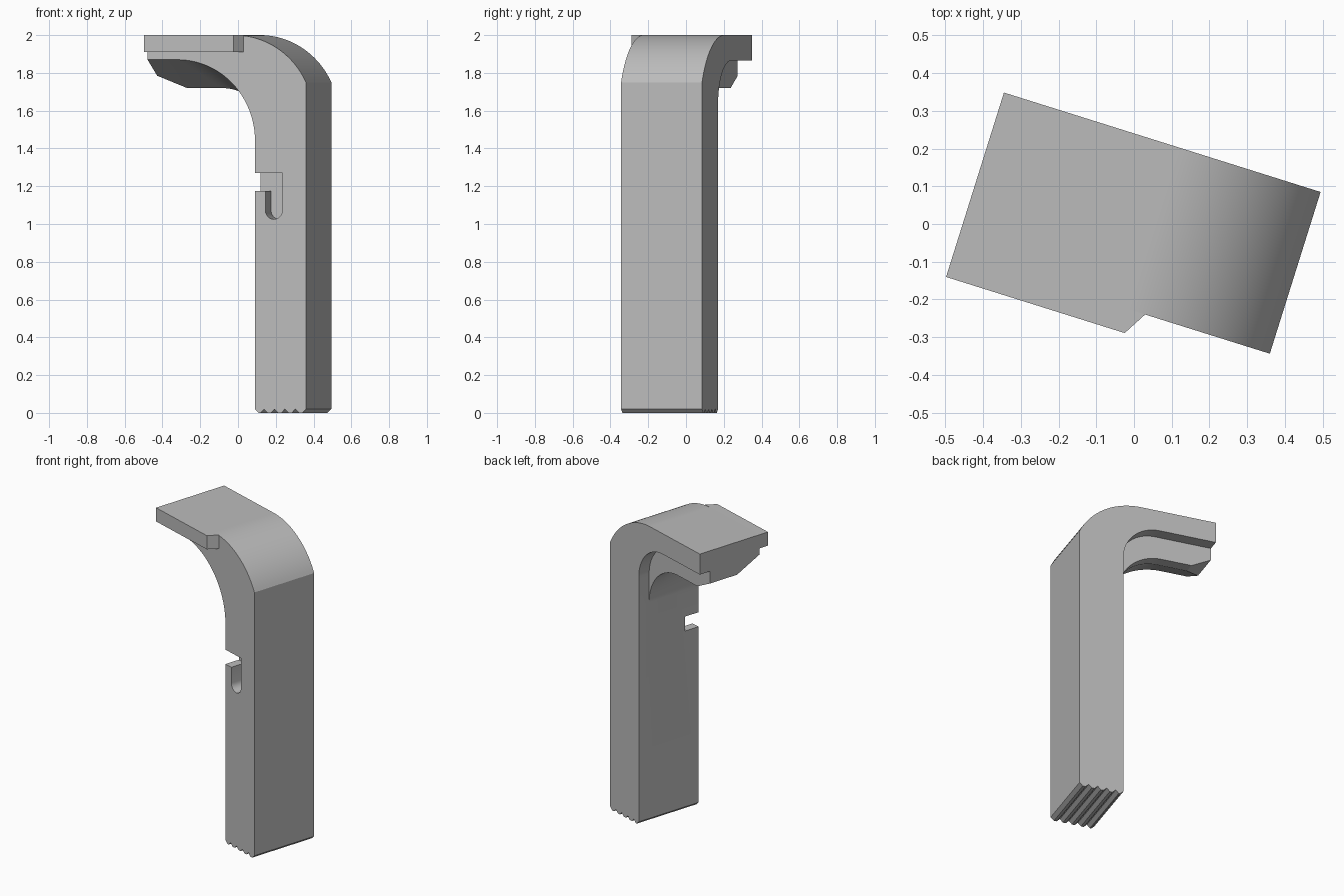
import bpy, bmesh, math
from mathutils import Vector

old = bpy.data.objects.get("Cube")
if old:
    bpy.data.objects.remove(old, do_unlink=True)

TURN = math.radians(-17.43)
FRONT, BACK = -0.22, 0.229
TIP, INNER, OUTER = -0.433, 0.1635, 0.446
STEPS = 24

grey = bpy.data.materials.new("plain_grey")
grey.use_nodes = True
colour = (0.5, 0.5, 0.5, 1)
grey.diffuse_color = colour
grey.node_tree.nodes["Principled BSDF"].inputs["Base Color"].default_value = colour


def arc(cx, cz, r, a0, a1, n=STEPS):
    angles = [math.radians(a0 + (a1 - a0) * i / n) for i in range(n + 1)]
    return [Vector((cx + r * math.cos(a), cz + r * math.sin(a))) for a in angles]


def loft(name, sections):
    """Join matching outlines, each given as (depth, points), and cap both ends."""
    bm = bmesh.new()
    rings = [[bm.verts.new((p[0], v, p[1])) for p in pts] for v, pts in sections]
    count = len(rings[0])
    for a, b in zip(rings, rings[1:]):
        for i in range(count):
            j = (i + 1) % count
            bm.faces.new((a[i], a[j], b[j], b[i]))
    bm.faces.new(rings[0])
    bm.faces.new(rings[-1][::-1])
    bmesh.ops.remove_doubles(bm, verts=bm.verts[:], dist=1e-4)
    bmesh.ops.recalc_face_normals(bm, faces=bm.faces[:])
    mesh = bpy.data.meshes.new(name)
    bm.to_mesh(mesh)
    bm.free()
    obj = bpy.data.objects.new(name, mesh)
    bpy.context.collection.objects.link(obj)
    mesh.materials.append(grey)
    obj.rotation_euler.z = TURN
    return obj


def activate(obj):
    bpy.ops.object.select_all(action="DESELECT")
    obj.select_set(True)
    bpy.context.view_layer.objects.active = obj


# Outer part of the outline: grooved foot, back of the leg and rounded shoulder
foot = [(INNER, 0.02), (0.185, 0)]
for i in range(4):
    c = 0.213 + 0.058 * i
    foot += [(c - 0.02, 0), (c, 0.02), (c + 0.02, 0)]
foot += [(0.425, 0), (OUTER, 0.02)]
shoulder = arc(0.05, 1.561, 0.439, math.degrees(math.asin(0.189 / 0.439)), 90)


def outline(step, end, bevel, bend):
    return [(TIP, 2), (TIP, step), (TIP, end), bevel, *bend, (INNER, 1.44), *foot, *shoulder]


# Underside bends: wide at the front, deep along the rib, tight at the back
front_bend = arc(INNER - 0.43, 1.44, 0.43, 90, 0)
rib_bend = arc(INNER - 0.28, 1.44, 0.28, 90, 0)
back_bend = arc(INNER - 0.235, 1.63, 0.235, 90, 0)
mid_bend = [a.lerp(b, 0.17 / 0.3) for a, b in zip(front_bend, rib_bend)]

front = outline(1.87, 1.87, (TIP, 1.87), front_bend)
middle = outline(1.865, 1.785, (TIP, 1.785), mid_bend)
rib = outline(1.865, 1.785, (-0.308, 1.72), rib_bend)
rear = outline(1.865, 1.865, (-0.308, 1.865), back_bend)
body = loft("bracket_body", [(FRONT, front), (-0.05, middle), (0.08, rib),
                             (0.151, rib), (0.151, rear), (BACK, rear)])

# Hook-shaped slot open to the inner side of the leg
slot = [(0.10, 1.27), (0.10, 1.175), (0.221, 1.175),
        *arc(0.268, 1.072, 0.047, 180, 360, 12), (0.315, 1.27)]
cutter = loft("slot_cutter", [(FRONT - 0.1, slot), (FRONT + 0.1, slot)])
cutter.hide_render = True
cut = body.modifiers.new("slot", "BOOLEAN")
cut.operation = "DIFFERENCE"
cut.solver = "EXACT"
cut.object = cutter
activate(body)
bpy.ops.object.modifier_apply(modifier=cut.name)
bpy.data.objects.remove(cutter, do_unlink=True)

# Tab along the front of the top, with an angled end
def tab_outline(end):
    return [(TIP, 1.91), (end, 1.91), (end, 2), (TIP, 2)]


tab = loft("top_tab", [(-0.283, tab_outline(0.063)), (FRONT, tab_outline(0.1))])

for obj in (body, tab):
    activate(obj)
    bpy.ops.object.shade_smooth_by_angle(angle=math.radians(20))
